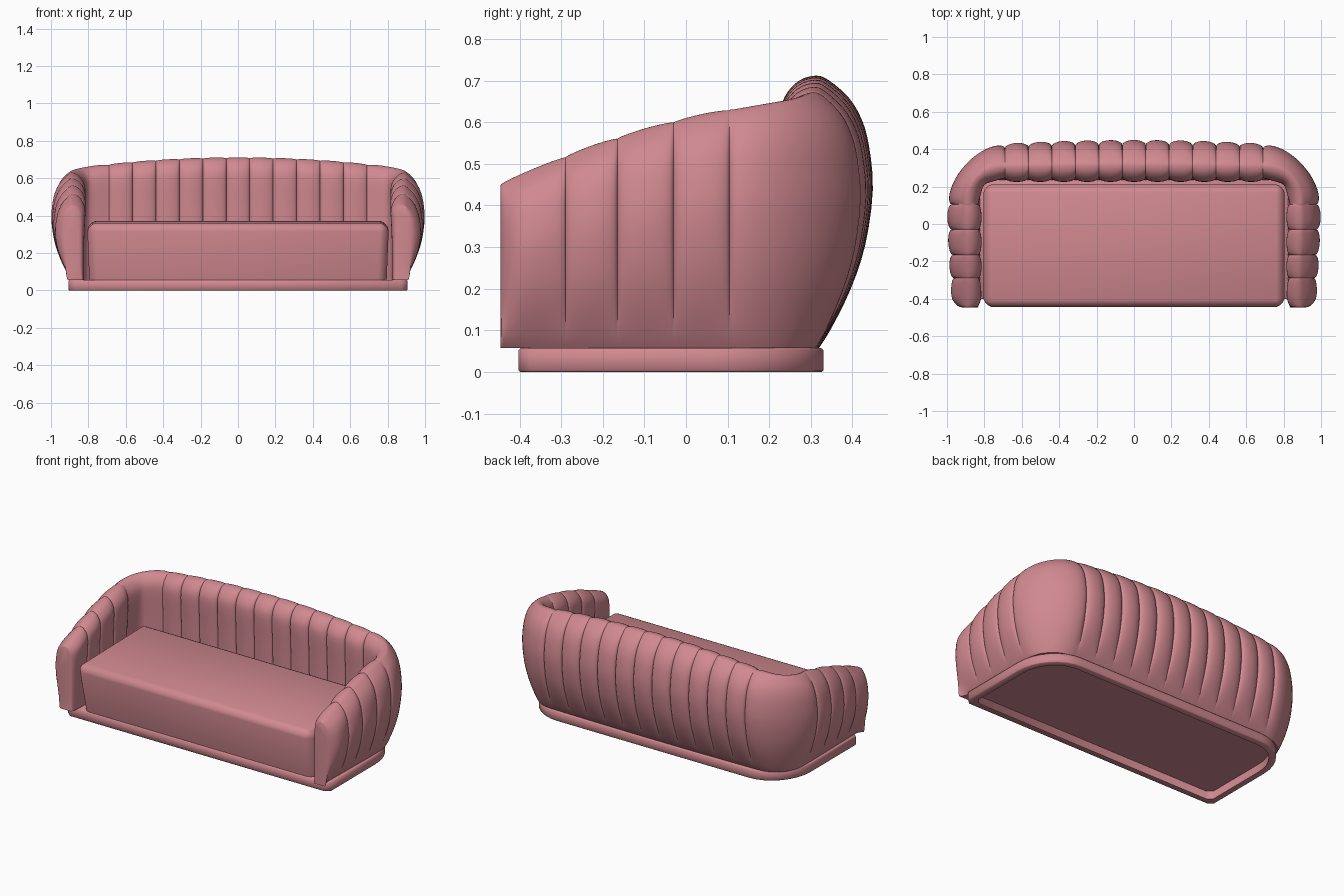
import bpy, bmesh, math
from mathutils import Vector

if "Cube" in bpy.data.objects:
    bpy.data.objects.remove(bpy.data.objects["Cube"])

pink = bpy.data.materials.new("rose_velvet")
pink.use_nodes = True
colour = (0.63, 0.25, 0.28, 1)
pink.diffuse_color = colour
pink.node_tree.nodes["Principled BSDF"].inputs["Base Color"].default_value = colour

FLOOR = 0.057                      # top of the plinth
ARM_X, ARM_Y = 0.815, 0.105        # inner arm face, rear arm seam
BACK_X, BACK_Y = 0.69, 0.225       # last back seam, inner back face
FRONT_Y, FRONT_SEAM = -0.446, -0.29


def finish(bm, name, angle=40):
    bmesh.ops.recalc_face_normals(bm, faces=bm.faces)
    mesh = bpy.data.meshes.new(name)
    bm.to_mesh(mesh)
    bm.free()
    mesh.materials.append(pink)
    obj = bpy.data.objects.new(name, mesh)
    bpy.context.collection.objects.link(obj)
    bpy.ops.object.select_all(action='DESELECT')
    obj.select_set(True)
    bpy.context.view_layer.objects.active = obj
    bpy.ops.object.shade_smooth_by_angle(angle=math.radians(angle))
    return obj


def smooth_profile(pts, steps=3):
    """Catmull-Rom curve through the points."""
    pts = [Vector(p) for p in pts]
    out = []
    for i in range(len(pts) - 1):
        a, b, c, d = pts[max(i - 1, 0)], pts[i], pts[i + 1], pts[min(i + 2, len(pts) - 1)]
        for k in range(steps):
            t = k / steps
            out.append(0.5 * (2 * b + (c - a) * t + (2 * a - 5 * b + 4 * c - d) * t * t
                              + (3 * b - a - 3 * c + d) * t ** 3))
    return out + [pts[-1]]


# Upholstery section: depth from inner to outer face, and height fraction
HEIGHTS = [0, .07, .215, .38, .58, .74, .84, .92, .985, 1, .98, .92, .83, .6, .3, 0]
BULGE = [.42, .55, .76, .92, 1, .96, .88, .74, .52, .38, .2, .05, 0, .03, .05, .05]
# Slim rounded bar at the arm fronts
BAR = [.6, .66, .69, .71, .72, .72, .7, .65, .54, .42, .3, .19, .15, .13, .12, .12]
SECTION = smooth_profile(zip(BULGE, HEIGHTS))
BAR_SECTION = smooth_profile(zip(BAR, HEIGHTS))


def arm_station(y):
    height = 0.611 + 0.235 * y - 0.27 * y * y
    return Vector((ARM_X, y)), Vector((0.998 + 0.05 * min(y, 0), y)), height


def corner_station(f):
    a = f * math.pi / 2
    c, s = max(math.cos(a), 0), math.sin(a)
    inner = Vector((BACK_X + (ARM_X - BACK_X) * c ** 0.4, ARM_Y + (BACK_Y - ARM_Y) * s ** 0.4))
    outer = Vector((BACK_X + 0.308 * c ** 1.16, ARM_Y + 0.325 * s ** 1.16))
    return inner, outer, 0.635 + 0.041 * f


def back_station(x):
    bow = 1 - (x / BACK_X) ** 2
    return Vector((x, BACK_Y)), Vector((x, 0.43 + 0.019 * bow)), 0.676 + 0.036 * bow


def section(station, puff, pinch=0.22):
    """Ring of points, pinched where the channel seams are."""
    inner, outer, height = station
    height -= 0.005 * (1 - puff)
    slim = max(0, (FRONT_SEAM - inner.y) / (FRONT_SEAM - FRONT_Y)) ** 6
    ring = []
    for bulge, bar in zip(SECTION, BAR_SECTION):
        s, z = bulge.lerp(bar, slim)
        k = pinch * (1 - puff) * min(1, z * 6)
        s = 0.45 + (s - 0.45) * (1 - k)
        p = inner.lerp(outer, s)
        ring.append(Vector((p.x, p.y, FLOOR + z * (height - FLOOR))))
    return ring


def channel(fn, start, end, n=12, power=2):
    """Stations of one puffed channel, crowded towards its seams."""
    for k in range(n):
        t = -math.cos(math.pi * k / n)
        puff = math.sqrt(max(0, 1 - abs(t) ** power))
        yield section(fn(start + (end - start) * (t + 1) / 2), puff)


# Half of the wraparound shell, from the arm front to the middle of the back
half = [section(arm_station(FRONT_Y), 0, 0.3)]
for y, puff in ((-.443, .6), (-.437, .85), (-.425, .95), (-.405, 1)):
    half.append(section(arm_station(y), puff))
for k in range(1, 10):
    t = math.sin(math.pi / 2 * k / 10)
    half.append(section(arm_station(-.405 + .115 * t), math.sqrt(1 - t * t)))
seams = [FRONT_SEAM, -.165, -.03, ARM_Y]
for a, b in zip(seams, seams[1:]):
    half += channel(arm_station, a, b)
half += channel(corner_station, 0, 1, 24, 4)
width = 2 * BACK_X / 11
for i in range(5):
    half += channel(back_station, BACK_X - i * width, BACK_X - (i + 1) * width)
half += list(channel(back_station, width / 2, -width / 2))[:7]

mirrored = [[Vector((-p.x, p.y, p.z)) for p in ring] for ring in reversed(half[:-1])]
bm = bmesh.new()
rings = [[bm.verts.new(p) for p in ring] for ring in half + mirrored]
count = len(SECTION)
for a, b in zip(rings, rings[1:]):
    for j in range(count):
        m = (j + 1) % count
        bm.faces.new((a[j], a[m], b[m], b[j]))
bm.faces.new(rings[0])
bm.faces.new(rings[-1])
finish(bm, "channelled_back_and_arms")

# Seat cushion: tapered, rounded block, open underneath
bm = bmesh.new()
bmesh.ops.create_cube(bm, size=1)
for v in bm.verts:
    front, top = v.co.y < 0, v.co.z > 0
    v.co.x = math.copysign(0.807 if top else 0.795, v.co.x)
    v.co.y = (-0.452 if top else -0.395) if front else 0.212
    v.co.z = (0.36 if front else 0.372) if top else FLOOR
bm.faces.ensure_lookup_table()
bottom = min(bm.faces, key=lambda f: f.calc_center_median().z)
bmesh.ops.delete(bm, geom=[bottom], context='FACES_ONLY')
edges = [e for e in bm.edges if not e.is_boundary]
bmesh.ops.bevel(bm, geom=edges, offset=0.045, segments=4, profile=0.4, affect='EDGES')
finish(bm, "seat_cushion")


# Plinth: frame with rounded rear corners, closed by a deck on top
def plinth_outline(inset):
    right = [Vector((0.875 - inset, -0.402 + inset)), Vector((0.906 - inset, -0.375 + inset))]
    for k in range(9):
        a = math.pi / 2 * k / 8
        right.append(Vector((0.66 + (0.246 - inset) * math.cos(a),
                             0.06 + (0.27 - inset) * math.sin(a))))
    return right + [Vector((-p.x, p.y)) for p in reversed(right)]


bm = bmesh.new()
loops = []
for inset, z in ((0.04, 0.05), (0.04, 0), (0.004, 0), (0, 0.004), (0, 0.053), (0.004, FLOOR)):
    loops.append([bm.verts.new((p.x, p.y, z)) for p in plinth_outline(inset)])
n = len(loops[0])
for a, b in zip(loops, loops[1:]):
    for j in range(n):
        m = (j + 1) % n
        bm.faces.new((a[j], a[m], b[m], b[j]))
bm.faces.new(loops[0])
bm.faces.new(loops[-1])
finish(bm, "plinth_frame", 50)
